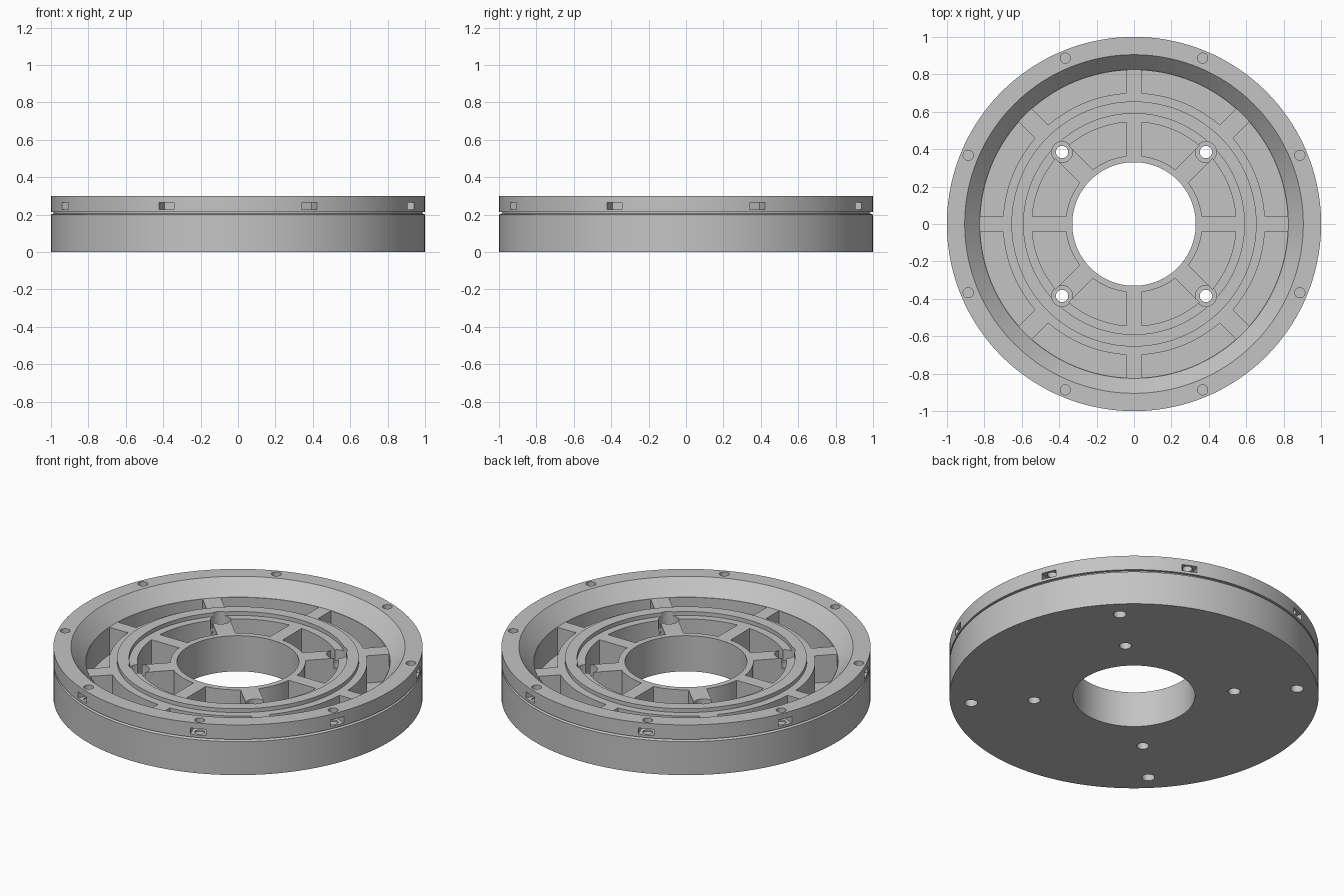
import bpy
import bmesh
from math import sin, cos, asin, pi, tau, radians
from mathutils import Matrix, Vector

SEG = 144
DECK = 0.213      # height of the ribs and walls
FLOOR = 0.05      # height of the pocket floors
BOLT_R = 0.544    # circle of the mounting holes

old = bpy.data.objects.get("Cube")
if old:
    bpy.data.objects.remove(old, do_unlink=True)

metal = bpy.data.materials.new("plain grey")
metal.use_nodes = True
grey = (0.55, 0.55, 0.55, 1)
metal.diffuse_color = grey
metal.node_tree.nodes["Principled BSDF"].inputs["Base Color"].default_value = grey


def make_object(name, bm):
    bmesh.ops.recalc_face_normals(bm, faces=bm.faces[:])
    mesh = bpy.data.meshes.new(name)
    bm.to_mesh(mesh)
    bm.free()
    mesh.materials.append(metal)
    obj = bpy.data.objects.new(name, mesh)
    bpy.context.collection.objects.link(obj)
    return obj


def lathe(name, profile):
    """Revolve a closed (radius, height) profile around z."""
    bm = bmesh.new()
    rings = [[bm.verts.new((r * cos(tau * i / SEG), r * sin(tau * i / SEG), z))
              for r, z in profile] for i in range(SEG)]
    n = len(profile)
    for i in range(SEG):
        a, b = rings[i], rings[(i + 1) % SEG]
        for j in range(n):
            k = (j + 1) % n
            bm.faces.new((a[j], b[j], b[k], a[k]))
    return make_object(name, bm)


def add_prism(bm, outline, z0, z1):
    low = [bm.verts.new((x, y, z0)) for x, y in outline]
    high = [bm.verts.new((x, y, z1)) for x, y in outline]
    bm.faces.new(low)
    bm.faces.new(high)
    for i in range(len(low)):
        j = (i + 1) % len(low)
        bm.faces.new((low[i], low[j], high[j], high[i]))


def add_pocket(bm, a0, a1, w0, w1, r0, r1):
    """Ring sector between two ribs of half widths w0 and w1."""
    outline = []
    for r, forward in ((r0, True), (r1, False)):
        start, end = a0 + asin(w0 / r), a1 - asin(w1 / r)
        arc = [start + (end - start) * i / 16 for i in range(17)]
        for t in (arc if forward else reversed(arc)):
            outline.append((r * cos(t), r * sin(t)))
    add_prism(bm, outline, FLOOR, 0.4)


def add_hole(bm, angle, ring, radius, z0, z1):
    cx, cy = ring * cos(angle), ring * sin(angle)
    add_prism(bm, [(cx + radius * cos(tau * i / 32), cy + radius * sin(tau * i / 32))
                   for i in range(32)], z0, z1)


def cut(obj, bm):
    cutter = make_object("cutter", bm)
    cutter.hide_render = True
    mod = obj.modifiers.new("cut", "BOOLEAN")
    mod.operation = "DIFFERENCE"
    mod.solver = "EXACT"
    mod.object = cutter
    bpy.context.view_layer.objects.active = obj
    bpy.ops.object.modifier_apply(modifier=mod.name)
    bpy.data.objects.remove(cutter, do_unlink=True)


diagonals = [radians(45 + 90 * i) for i in range(4)]
eighths = [radians(22.5 + 45 * i) for i in range(8)]

# Base: bored disc with a raised seat ring and a small relief on the rim
base = lathe("base_plate", [
    (0.33, 0), (1, 0), (1, 0.2), (0.985, 0.207), (0.985, DECK),
    (0.655, DECK), (0.655, 0.236), (0.59, 0.236), (0.59, DECK), (0.33, DECK)])

# Pockets between the eight ribs, inside and outside the seat ring
bm = bmesh.new()
for i in range(8):
    w = (0.04, 0.05) if i % 2 == 0 else (0.05, 0.04)
    for r0, r1 in ((0.365, 0.545), (0.70, 0.822)):
        add_pocket(bm, i * pi / 4, (i + 1) * pi / 4, *w, r0, r1)
cut(base, bm)

# Counterbores for the mounting screws
bm = bmesh.new()
for a in diagonals:
    add_hole(bm, a, BOLT_R, 0.056, 0.15, 0.4)
cut(base, bm)

# Through holes and blind holes in the underside
bm = bmesh.new()
for a in diagonals:
    add_hole(bm, a, BOLT_R, 0.033, -0.1, 0.4)
    add_hole(bm, a, 0.886, 0.035, -0.1, 0.12)
cut(base, bm)

# Upper ring with a sloping inner face
ring = lathe("upper_ring", [(0.825, DECK), (1, DECK), (1, 0.3), (0.905, 0.3)])

# Screw holes in the top of the ring
bm = bmesh.new()
for a in eighths:
    add_hole(bm, a, 0.959, 0.027, 0.22, 0.4)
cut(ring, bm)

# Nut slots in the outer side of the ring
bm = bmesh.new()
for a in eighths:
    turn = Matrix.Rotation(a, 3, "Z")
    corners = [turn @ Vector((x, y, 0)) for x, y in
               ((0.92, -0.043), (1.05, -0.043), (1.05, 0.043), (0.92, 0.043))]
    add_prism(bm, [(c.x, c.y) for c in corners], 0.228, 0.266)
cut(ring, bm)

# Smooth shading with sharp edges
bpy.ops.object.select_all(action="DESELECT")
for obj in (base, ring):
    obj.select_set(True)
bpy.context.view_layer.objects.active = base
bpy.ops.object.shade_smooth_by_angle(angle=radians(30))
